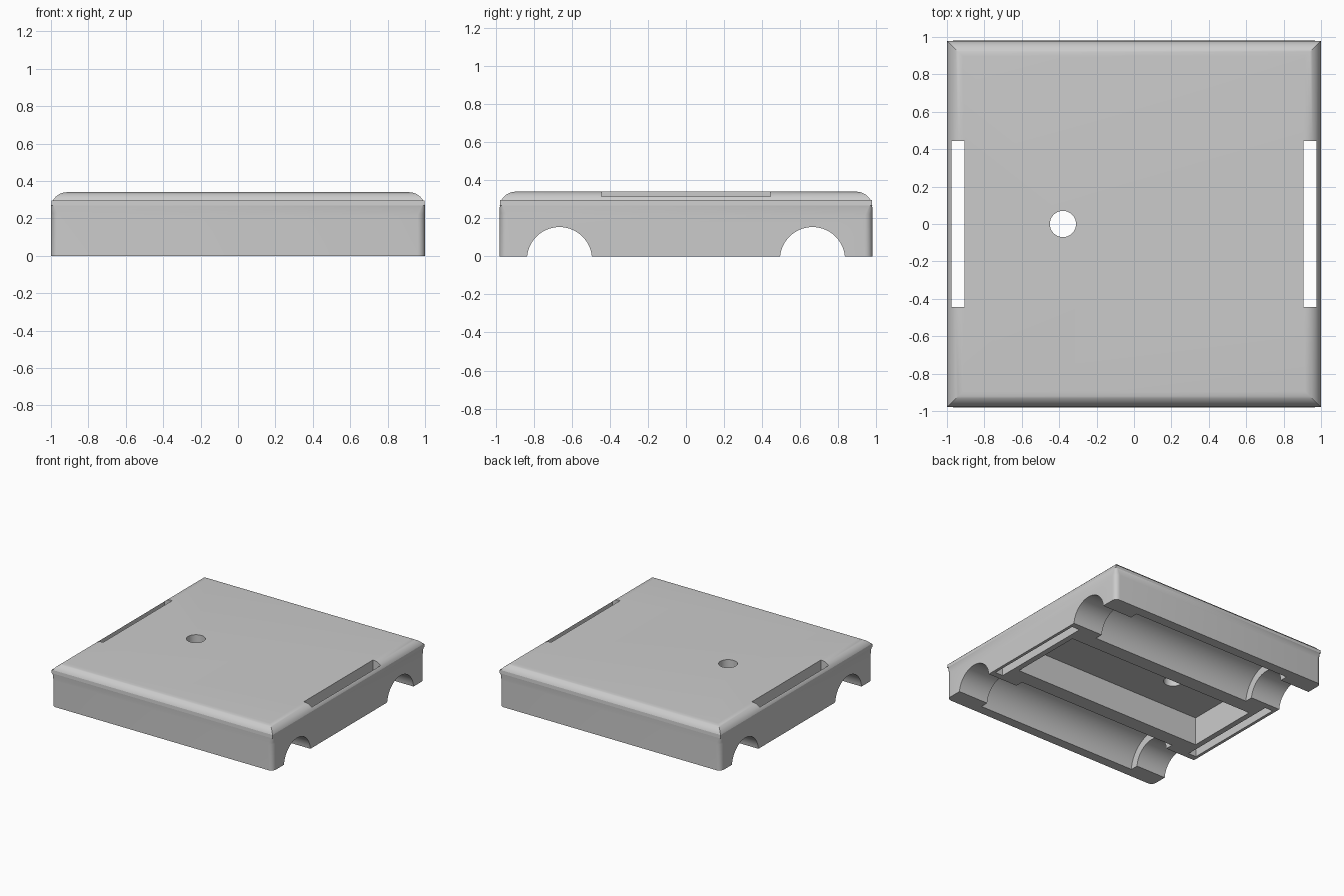
import bpy
import bmesh
from math import radians, pi
from mathutils import Matrix

if "Cube" in bpy.data.objects:
    bpy.data.objects.remove(bpy.data.objects["Cube"], do_unlink=True)

HALF_X, HALF_Y, HEIGHT = 1.0, 0.98, 0.34

grey = bpy.data.materials.new("plain grey")
grey.use_nodes = True
colour = (0.6, 0.6, 0.6, 1)
grey.diffuse_color = colour
grey.node_tree.nodes["Principled BSDF"].inputs["Base Color"].default_value = colour


def new_object(name, bm):
    mesh = bpy.data.meshes.new(name)
    bm.to_mesh(mesh)
    bm.free()
    obj = bpy.data.objects.new(name, mesh)
    obj.data.materials.append(grey)
    bpy.context.collection.objects.link(obj)
    return obj


def block(x0, x1, y0, y1, z0, z1):
    bm = bmesh.new()
    size = Matrix.Diagonal((x1 - x0, y1 - y0, z1 - z0, 1))
    place = Matrix.Translation(((x0 + x1) / 2, (y0 + y1) / 2, (z0 + z1) / 2))
    bmesh.ops.create_cube(bm, size=1, matrix=place @ size)
    return bm


def rod(radius, length, centre, along_x=True):
    bm = bmesh.new()
    turn = Matrix.Rotation(pi / 2 if along_x else 0, 4, "Y")
    bmesh.ops.create_cone(bm, cap_ends=True, segments=64, radius1=radius, radius2=radius,
                          depth=length, matrix=Matrix.Translation(centre) @ turn)
    return bm


def round_edges(bm, test, radius, segments):
    edges = [e for e in bm.edges if test(e)]
    bmesh.ops.bevel(bm, geom=edges, offset=radius, segments=segments,
                    profile=0.5, affect="EDGES")


def all_at(edge, axis, value):
    return all(abs(abs(v.co[axis]) - value) < 1e-4 for v in edge.verts)


# Housing: large rounds along the front and back, small rounds around both ends
bm = block(-HALF_X, HALF_X, -HALF_Y, HALF_Y, 0, HEIGHT)
round_edges(bm, lambda e: all_at(e, 1, HALF_Y) and all_at(e, 2, HEIGHT), 0.085, 10)
round_edges(bm, lambda e: all_at(e, 0, HALF_X) and not all_at(e, 2, 0), 0.04, 6)
housing = new_object("bearing_housing", bm)

# Cutters: centre pocket, screw hole, strap slots, rod channels, bearing seats
cutters = [block(-0.86, 0.86, -0.31, 0.31, -0.2, 0.23),
           rod(0.07, 1, (-0.38, 0, 0.3), along_x=False)]
for side in (-1, 1):
    inner, outer = sorted((side * 0.906, side * 0.976))
    cutters.append(block(inner, outer, -0.445, 0.445, -0.2, 0.6))
    cutters.append(rod(0.171, 2.4, (0, side * 0.665, -0.017)))
    cutters.append(rod(0.236, 1.46, (0, side * 0.665, -0.017)))

bpy.context.view_layer.objects.active = housing
for bm in cutters:
    cutter = new_object("cutter", bm)
    cutter.hide_render = True
    mod = housing.modifiers.new("cut", "BOOLEAN")
    mod.operation = "DIFFERENCE"
    mod.solver = "EXACT"
    mod.object = cutter
    bpy.ops.object.modifier_apply(modifier=mod.name)
    bpy.data.objects.remove(cutter, do_unlink=True)

# Smooth rounds with crisp cut edges
bpy.ops.object.select_all(action="DESELECT")
housing.select_set(True)
bpy.ops.object.shade_smooth_by_angle(angle=radians(30))
